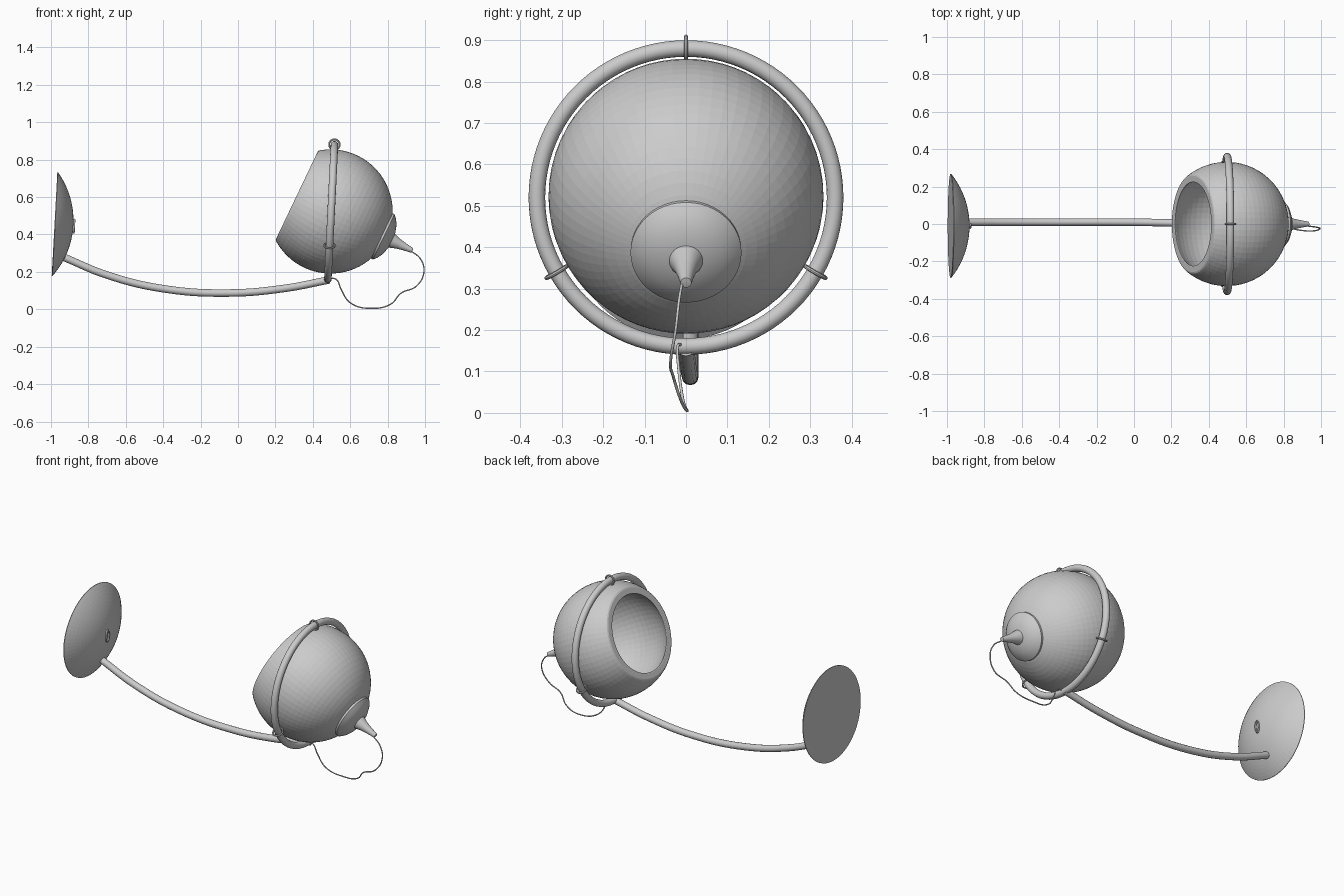
import bpy, bmesh, math
from mathutils import Vector

cube = bpy.data.objects.get("Cube")
if cube:
    bpy.data.objects.remove(cube, do_unlink=True)

grey = bpy.data.materials.new("plain_grey")
GREY = (0.6, 0.6, 0.6, 1)
grey.diffuse_color = GREY
grey.use_nodes = True
grey.node_tree.nodes["Principled BSDF"].inputs["Base Color"].default_value = GREY


def finish(obj, smooth):
    obj.data.materials.append(grey)
    if smooth:
        bpy.ops.object.select_all(action='DESELECT')
        obj.select_set(True)
        bpy.context.view_layer.objects.active = obj
        bpy.ops.object.shade_smooth_by_angle(angle=math.radians(40))
    return obj


def add_mesh(name, bm, smooth):
    bmesh.ops.remove_doubles(bm, verts=bm.verts, dist=1e-5)
    bmesh.ops.recalc_face_normals(bm, faces=bm.faces)
    mesh = bpy.data.meshes.new(name)
    bm.to_mesh(mesh)
    bm.free()
    obj = bpy.data.objects.new(name, mesh)
    bpy.context.collection.objects.link(obj)
    return finish(obj, smooth)


def lathe(name, profile, centre, axis, steps=64, smooth=False):
    """Spin (radius, height) points round an axis through centre."""
    bm = bmesh.new()
    verts = [bm.verts.new((r, 0, h)) for r, h in profile]
    edges = [bm.edges.new(pair) for pair in zip(verts, verts[1:])]
    bmesh.ops.spin(bm, geom=verts + edges, cent=(0, 0, 0), axis=(0, 0, 1),
                   angle=2 * math.pi, steps=steps)
    obj = add_mesh(name, bm, smooth)
    obj.location = centre
    obj.rotation_euler = Vector(axis).to_track_quat('Z', 'Y').to_euler()
    return obj


def torus(name, centre, axis, major, minor, segs=64, sides=16):
    ring = [(major + minor * math.cos(a), minor * math.sin(a))
            for a in (2 * math.pi * i / sides for i in range(sides + 1))]
    return lathe(name, ring, centre, axis, segs, True)


def tube(name, points, radius, resolution=8):
    """Round tube through a smooth path, turned into a mesh."""
    curve = bpy.data.curves.new(name + "_path", 'CURVE')
    curve.dimensions = '3D'
    curve.bevel_depth = radius
    curve.bevel_resolution = 4
    curve.resolution_u = resolution
    curve.use_fill_caps = True
    spline = curve.splines.new('BEZIER')
    spline.bezier_points.add(len(points) - 1)
    for bp, p in zip(spline.bezier_points, points):
        bp.co = p
        bp.handle_left_type = bp.handle_right_type = 'AUTO'
    temp = bpy.data.objects.new(name + "_path", curve)
    bpy.context.collection.objects.link(temp)
    bpy.context.view_layer.update()
    mesh = bpy.data.meshes.new_from_object(
        temp.evaluated_get(bpy.context.evaluated_depsgraph_get()))
    bpy.data.objects.remove(temp, do_unlink=True)
    obj = bpy.data.objects.new(name, mesh)
    bpy.context.collection.objects.link(obj)
    return finish(obj, True)


def arc(radius, start, end, count):
    """Profile arc; angles in radians up from the axis' lower pole."""
    return [(radius * math.sin(t), -radius * math.cos(t))
            for t in (start + (end - start) * i / count for i in range(count + 1))]


# Hollow globe shade, cut by a plane and tilted towards the wall
CENTRE = Vector((0.495, 0, 0.523))
OPENING = Vector((-0.9, 0, 0.43)).normalized()
R, WALL, CUT = 0.332, 0.035, 0.2
outer = arc(R, 0, math.acos(-(CUT - 0.012) / R), 24)
inner = arc(R - WALL, math.acos(-(CUT - 0.008) / (R - WALL)), 0, 20)
rim = [(0.266, CUT - 0.003), (0.258, CUT), (0.228, CUT), (0.224, CUT - 0.002)]
lathe("globe_shade", outer + rim + inner, CENTRE, OPENING)

# Shallow cap and cable cone behind the globe
lathe("rear_cap", [(0.132, -0.28), (0.134, -0.315), (0.115, -0.333), (0.085, -0.35),
                   (0.045, -0.362), (0, -0.364)], CENTRE, OPENING, 48, True)
lathe("cable_cone", [(0.042, -0.355), (0.039, -0.368), (0.028, -0.4), (0.02, -0.44),
                     (0.013, -0.484), (0, -0.486)], CENTRE, OPENING, 32, True)

# Support ring with three wire clips
RING_AXIS = Vector((1, 0, -0.049)).normalized()
RING_CENTRE = Vector((0.498, 0, 0.52))
RING_UP = Vector((0.049, 0, 1)).normalized()
torus("support_ring", RING_CENTRE, RING_AXIS, 0.36, 0.02, 96)
for label, degrees in (("top", 0), ("left", 120), ("right", 240)):
    a = math.radians(degrees)
    out = RING_UP * math.cos(a) + Vector((0, 1, 0)) * math.sin(a)
    torus(label + "_clip", RING_CENTRE + out * 0.361, RING_AXIS.cross(out),
          0.028, 0.005, 32, 8)

# Curved arm from the wall plate to the ring
tube("arm", [(-0.94, 0.01, 0.282), (-0.7, 0.01, 0.183), (-0.4, 0.01, 0.11),
             (-0.05, 0.01, 0.087), (0.25, 0.005, 0.112), (0.488, 0, 0.157)], 0.02, 12)

# Domed wall plate with a flat back
PLATE_AXIS = Vector((1, 0, -0.054)).normalized()
PLATE_CENTRE = Vector((-0.975, -0.01, 0.455))
DOME, DEPTH, PLATE_R = 0.445, 0.095, 0.278
dome = [(r, h + DEPTH - DOME) for r, h in
        arc(DOME, math.pi, math.pi - math.asin(PLATE_R / DOME), 14)]
lathe("wall_plate", dome + [(PLATE_R, -0.006), (0, -0.006)],
      PLATE_CENTRE, PLATE_AXIS, 64)

# Small pull loop on the plate
loop = torus("switch_loop", PLATE_CENTRE + PLATE_AXIS * 0.098 + Vector((0, 0, -0.005)),
             PLATE_AXIS, 0.034, 0.006, 32, 8)
loop.scale = (1, 0.4, 1) if abs((loop.rotation_euler.to_matrix() @ Vector((0, 1, 0))).y) > 0.5 \
    else (0.4, 1, 1)

# Loose power cord from the cone back to the ring
tube("power_cord", [(0.925, -0.01, 0.312), (0.975, -0.017, 0.27), (0.994, -0.025, 0.2),
                    (0.955, -0.037, 0.125), (0.87, -0.03, 0.085), (0.82, -0.012, 0.03),
                    (0.72, 0.003, 0.005), (0.6, -0.008, 0.035), (0.55, -0.018, 0.11),
                    (0.525, -0.02, 0.16), (0.485, -0.01, 0.165)], 0.0035)
